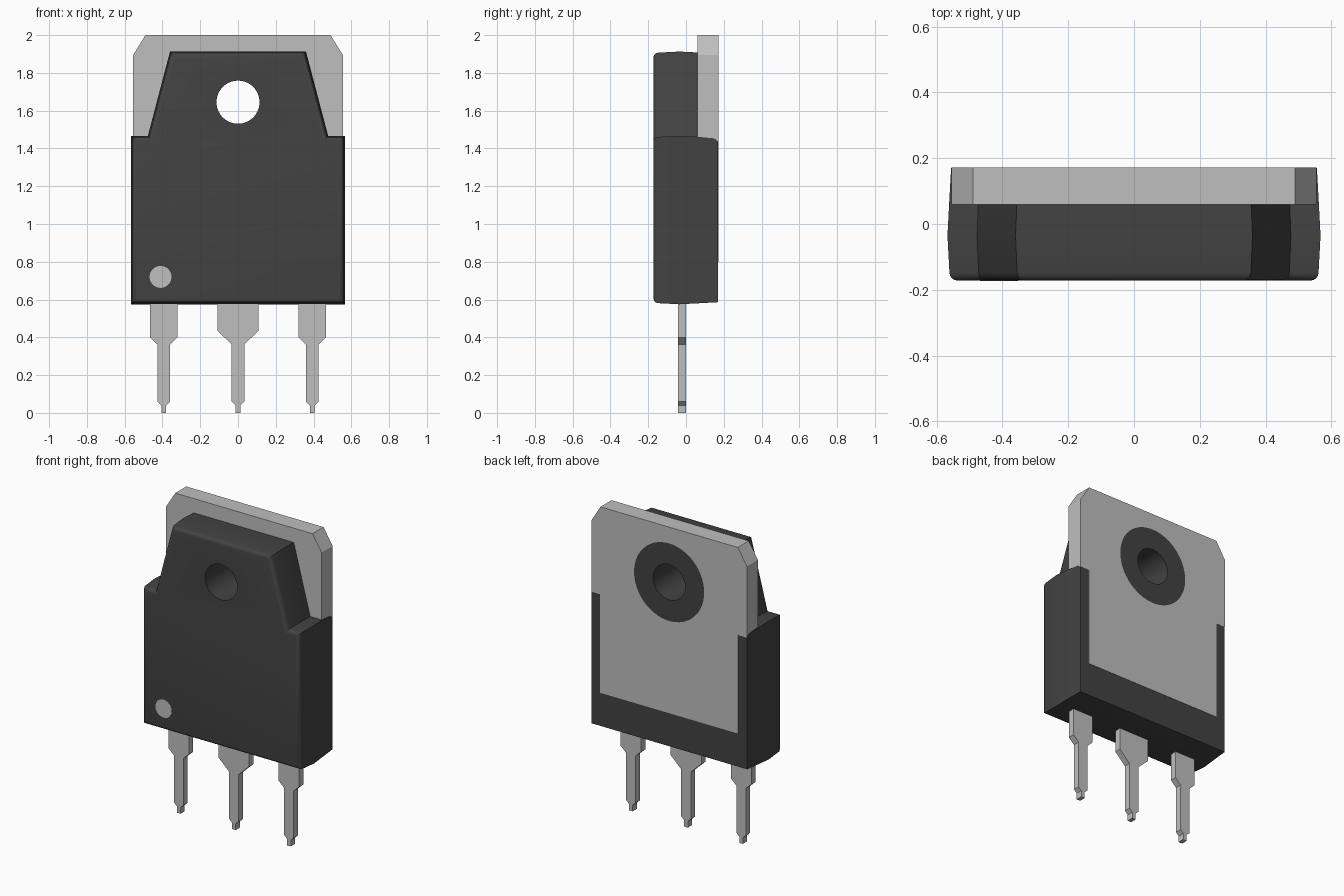
import bpy
import bmesh
import math
from mathutils import Vector

if "Cube" in bpy.data.objects:
    bpy.data.objects.remove(bpy.data.objects["Cube"], do_unlink=True)


def material(name, rgb):
    m = bpy.data.materials.new(name)
    m.use_nodes = True
    m.diffuse_color = (*rgb, 1)
    bsdf = next(n for n in m.node_tree.nodes if n.type == 'BSDF_PRINCIPLED')
    bsdf.inputs["Base Color"].default_value = (*rgb, 1)
    return m


DARK = material("charcoal plastic", (0.055, 0.055, 0.055))
METAL = material("light grey metal", (0.52, 0.52, 0.52))


def loft(name, layers, mat):
    """Join matching (x, z) outlines, each placed at its own y, and cap the ends."""
    bm = bmesh.new()
    rings = [[bm.verts.new((x, y, z)) for x, z in pts] for y, pts in layers]
    n = len(rings[0])
    for a, b in zip(rings, rings[1:]):
        for i in range(n):
            j = (i + 1) % n
            bm.faces.new((a[i], a[j], b[j], b[i]))
    bm.faces.new(rings[0])
    bm.faces.new(rings[-1])
    bmesh.ops.recalc_face_normals(bm, faces=bm.faces)
    mesh = bpy.data.meshes.new(name)
    bm.to_mesh(mesh)
    bm.free()
    mesh.materials.append(mat)
    ob = bpy.data.objects.new(name, mesh)
    bpy.context.collection.objects.link(ob)
    return ob


def prism(name, pts, y0, y1, mat):
    return loft(name, [(y0, pts), (y1, pts)], mat)


def circle(cx, cz, r, n=64):
    return [(cx + r * math.cos(2 * math.pi * i / n),
             cz + r * math.sin(2 * math.pi * i / n)) for i in range(n)]


def mirrored(half):
    """Right half of an outline, bottom to top, completed across x = 0."""
    return half + [(-x, z) for x, z in reversed(half)]


def inset(pts, d):
    """Move every edge of a counter-clockwise outline inward by d."""
    out = []
    for i, p in enumerate(pts):
        p = Vector(p)
        e1 = (p - Vector(pts[i - 1])).normalized()
        e2 = (Vector(pts[(i + 1) % len(pts)]) - p).normalized()
        n1, n2 = Vector((-e1.y, e1.x)), Vector((-e2.y, e2.x))
        out.append(tuple(p + (n1 + n2) * d / (1 + n1.dot(n2))))
    return out


def select_only(ob):
    bpy.ops.object.select_all(action='DESELECT')
    ob.select_set(True)
    bpy.context.view_layer.objects.active = ob


def drill(ob, r):
    """Cut the mounting hole through a part."""
    cutter = prism("hole_cutter", circle(0, HOLE_Z, r), -0.5, 0.5, ob.data.materials[0])
    cutter.hide_render = True
    mod = ob.modifiers.new("hole", 'BOOLEAN')
    mod.operation = 'DIFFERENCE'
    mod.solver = 'EXACT'
    mod.object = cutter
    select_only(ob)
    bpy.ops.object.modifier_apply(modifier=mod.name)
    bpy.data.objects.remove(cutter, do_unlink=True)


def smooth(ob):
    select_only(ob)
    bpy.ops.object.shade_smooth_by_angle(angle=math.radians(30))


HOLE_Z, HOLE_R, RING_R = 1.645, 0.114, 0.25
FRONT, SPLIT, BACK = -0.172, 0.06, 0.172

# Moulded body: stepped outline, slight draft both ways, rounded front edge
outline = mirrored([(0.567, 0.575), (0.567, 1.467), (0.477, 1.467), (0.36, 1.913)])
R = 0.025
layers = []
for k in range(5):
    a = math.pi / 2 * (1 - k / 4)
    layers.append((FRONT + R * (1 - math.sin(a)),
                   inset(outline, 0.006 + R * (1 - math.cos(a)))))
layers += [(-0.035, outline), (SPLIT, inset(outline, 0.005))]
body = loft("moulded_body", layers, DARK)
drill(body, HOLE_R)
smooth(body)


# U-shaped rear part of the moulding that grips the metal tab
def frame(d, top):
    return mirrored([(0.567 - d, 0.575 + d), (0.567 - d, top), (0.493, top), (0.493, 0.80)])


loft("rear_frame", [(SPLIT, frame(0.005, 1.462)), (0.15, frame(0.010, 1.453)),
                    (0.170, frame(0.011, 1.437))], DARK)

# Metal tab: narrow where it is held, wide with clipped corners above
tab = prism("metal_tab", mirrored([(0.493, 0.80), (0.493, 1.435), (0.555, 1.435),
                                   (0.555, 1.895), (0.49, 2.0)]), SPLIT, BACK, METAL)
drill(tab, RING_R)
smooth(tab)

# Plastic sleeve lining the hole in the tab
sleeve = prism("hole_sleeve", circle(0, HOLE_Z, RING_R), SPLIT, BACK, DARK)
drill(sleeve, HOLE_R)
smooth(sleeve)

# Round marker on the front
prism("corner_marker", circle(-0.41, 0.72, 0.058, 40), FRONT - 0.001, FRONT + 0.004, METAL)

# Three leads with wide shoulders and thin tips
for name, cx, half, shoulder in (("right_lead", -0.393, 0.073, 0.40),
                                 ("middle_lead", 0.0, 0.109, 0.435),
                                 ("left_lead", 0.393, 0.073, 0.40)):
    pts = mirrored([(0.013, 0.0), (0.013, 0.04), (0.034, 0.06), (0.034, 0.363),
                    (half, shoulder), (half, 0.62)])
    prism(name, [(cx + x, z) for x, z in pts], -0.042, 0.0, METAL)
